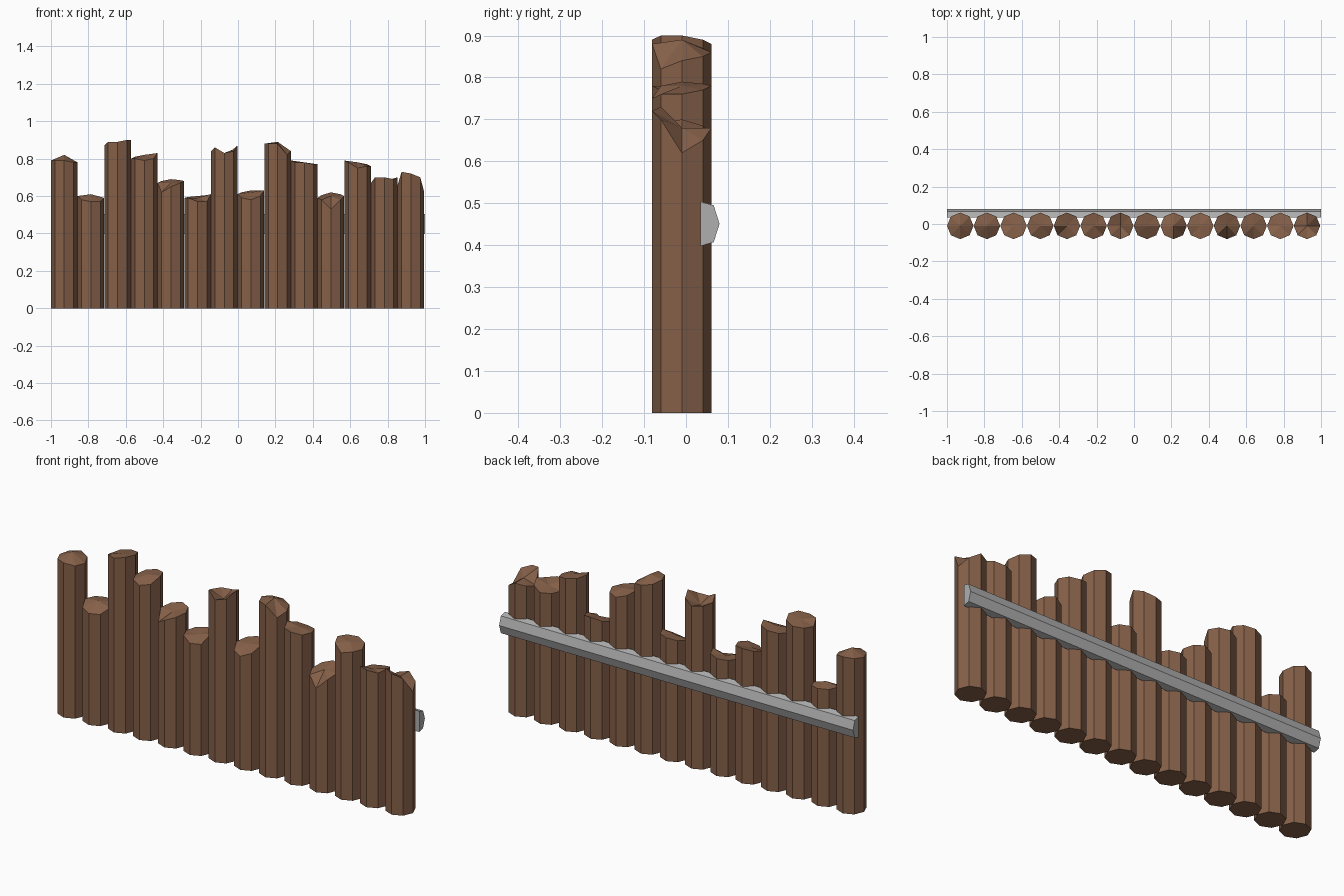
import bpy, bmesh, math
from mathutils import Matrix

if "Cube" in bpy.data.objects:
    bpy.data.objects.remove(bpy.data.objects["Cube"])


def material(name, rgb):
    m = bpy.data.materials.new(name)
    m.diffuse_color = (*rgb, 1)
    m.use_nodes = True
    m.node_tree.nodes["Principled BSDF"].inputs["Base Color"].default_value = m.diffuse_color
    return m


wood = material("brown wood", (0.235, 0.117, 0.066))
metal = material("grey rail", (0.43, 0.43, 0.43))


def finish(bm, name, mat):
    bmesh.ops.recalc_face_normals(bm, faces=bm.faces)
    me = bpy.data.meshes.new(name)
    bm.to_mesh(me)
    bm.free()
    me.materials.append(mat)
    ob = bpy.data.objects.new(name, me)
    bpy.context.collection.objects.link(ob)


# Broken top of each stake, in hundredths:
# left, front-left, front, front-right, right, back, centre
TOPS = [
    (79, 79, 79, 78, 78, 80, 82),
    (60, 58, 57, 57, 59, 60, 61),
    (87, 89, 89, 90, 90, 88, 89),
    (80, 80, 79, 80, 83, 82, 82),
    (67, 62, 65, 67, 68, 69, 67),
    (59, 59, 57, 57, 61, 60, 59),
    (84, 86, 83, 84, 87, 83, 81),
    (61, 59, 58, 60, 63, 63, 62),
    (88, 88, 88, 82, 84, 86, 89),
    (79, 78, 78, 77, 77, 76, 78),
    (59, 58, 53, 58, 60, 62, 60),
    (79, 78, 75, 76, 76, 78, 78),
    (67, 70, 70, 69, 70, 67, 68),
    (66, 73, 72, 70, 62, 68, 68),
]


# Octagonal stakes with splintered tops
def stake(i, x, hs):
    l, fl, f, fr, r, b, c = hs
    ring = [r, (r + b) / 2, b, (l + b) / 2, l, fl, f, fr]
    bm = bmesh.new()
    bmesh.ops.create_cone(bm, cap_ends=True, segments=8, radius1=0.0708,
                          radius2=0.0708, depth=1)
    top = max(bm.faces, key=lambda p: p.calc_center_median().z)
    bmesh.ops.poke(bm, faces=[top])
    for v in bm.verts:
        if v.co.z < 0:
            v.co.z = 0
        elif v.co.xy.length < 0.01:
            v.co.z = c / 100
        else:
            k = round(math.atan2(v.co.y, v.co.x) / (math.pi / 4)) % 8
            v.co.z = ring[k] / 100
    bm.transform(Matrix.Translation((x, -0.01, 0)))
    finish(bm, f"stake_{i + 1}", wood)


for i, hs in enumerate(TOPS):
    stake(i, -0.929 + i * 0.1426, hs)

# Bevelled cross rail along the back
profile = [(0.035, 0.504), (0.066, 0.495), (0.08, 0.451), (0.066, 0.407), (0.035, 0.398)]
bm = bmesh.new()
face = bm.faces.new([bm.verts.new((-1, y, z)) for y, z in profile])
ext = bmesh.ops.extrude_face_region(bm, geom=[face], use_keep_orig=True)
bmesh.ops.translate(bm, vec=(2, 0, 0),
                    verts=[g for g in ext["geom"] if isinstance(g, bmesh.types.BMVert)])
finish(bm, "back_rail", metal)
